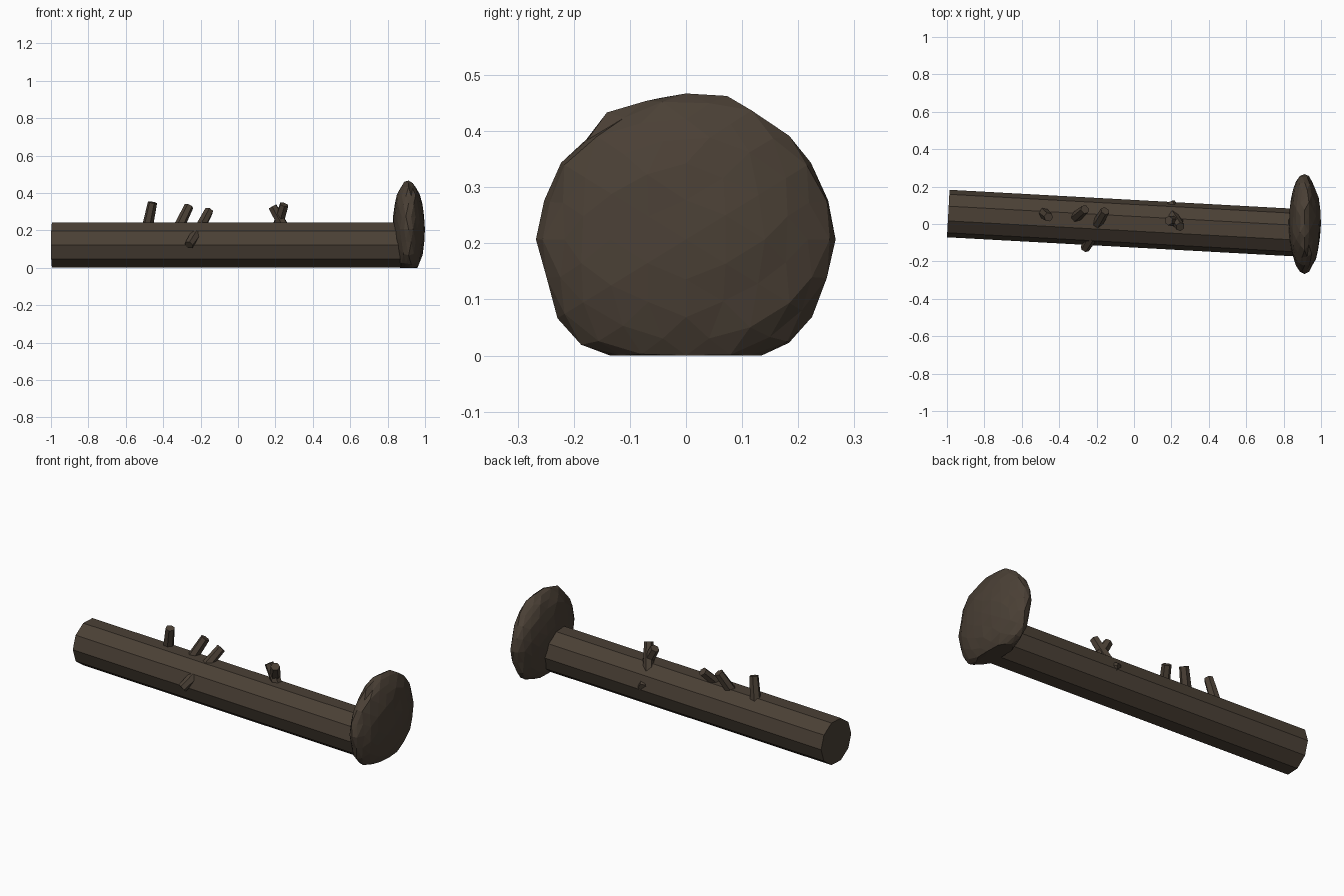
import bpy, bmesh, random
from mathutils import Vector

if "Cube" in bpy.data.objects:
    bpy.data.objects.remove(bpy.data.objects["Cube"])

random.seed(4)
bark = bpy.data.materials.new("dark bark")
bark.diffuse_color = (0.069, 0.051, 0.036, 1)
bark.use_nodes = True
bark.node_tree.nodes["Principled BSDF"].inputs["Base Color"].default_value = bark.diffuse_color


def finish(bm, name):
    bmesh.ops.recalc_face_normals(bm, faces=bm.faces)
    me = bpy.data.meshes.new(name)
    bm.to_mesh(me)
    bm.free()
    me.materials.append(bark)
    ob = bpy.data.objects.new(name, me)
    bpy.context.collection.objects.link(ob)
    return ob


def tapered(name, a, b, r1, r2, sides):
    """Closed flat-sided cylinder from a to b, a corner pointing sideways."""
    a, b = Vector(a), Vector(b)
    axis = (b - a).normalized()
    side = axis.cross(Vector((0, 0, 1))).normalized()
    up = side.cross(axis)
    bm = bmesh.new()
    bmesh.ops.create_cone(bm, cap_ends=True, segments=sides,
                          radius1=r1, radius2=r2, depth=(b - a).length)
    mid = (a + b) / 2
    for v in bm.verts:
        # create_cone puts its first corner on local y
        v.co = mid + up * v.co.x + side * v.co.y + axis * v.co.z
    return finish(bm, name)


# fallen trunk, slightly turned
tapered("trunk", (-0.993, 0.056, 0.122), (0.9, -0.048, 0.122), 0.127, 0.127, 10)

# broken branch stubs: base, tip
stubs = [
    ((-0.488, 0.062, 0.20), (-0.457, 0.037, 0.35)),
    ((-0.325, 0.025, 0.20), (-0.262, 0.078, 0.33)),
    ((-0.215, -0.03, 0.19), (-0.155, 0.07, 0.305)),
    ((-0.225, -0.07, 0.18), (-0.263, -0.132, 0.122)),
    ((0.25, 0.01, 0.21), (0.185, 0.018, 0.328)),
    ((0.205, 0.045, 0.20), (0.247, -0.015, 0.338)),
    ((0.22, 0.06, 0.15), (0.195, 0.115, 0.135)),
]
for i, (a, b) in enumerate(stubs):
    tapered(f"branch_stub_{i + 1}", a, b, 0.03, 0.025, 6)

# root plate: lumpy flattened ball, pressed flat on the ground
bm = bmesh.new()
t = (1 + 5 ** 0.5) / 2
for p in (1, -1):
    for q in (t, -t):
        for co in ((0, p, q), (p, q, 0), (q, 0, p)):
            bm.verts.new(co)
bmesh.ops.convex_hull(bm, input=bm.verts)
for _ in range(2):
    bmesh.ops.subdivide_edges(bm, edges=bm.edges, cuts=1, use_grid_fill=True)
    for v in bm.verts:
        v.co.normalize()
for v in bm.verts:
    n = v.co * random.uniform(0.945, 1.005)
    v.co = (0.912 + n.x * 0.089, n.y * 0.268, max(0, 0.207 + n.z * 0.266))
bmesh.ops.triangulate(bm, faces=bm.faces)
finish(bm, "root_plate")
